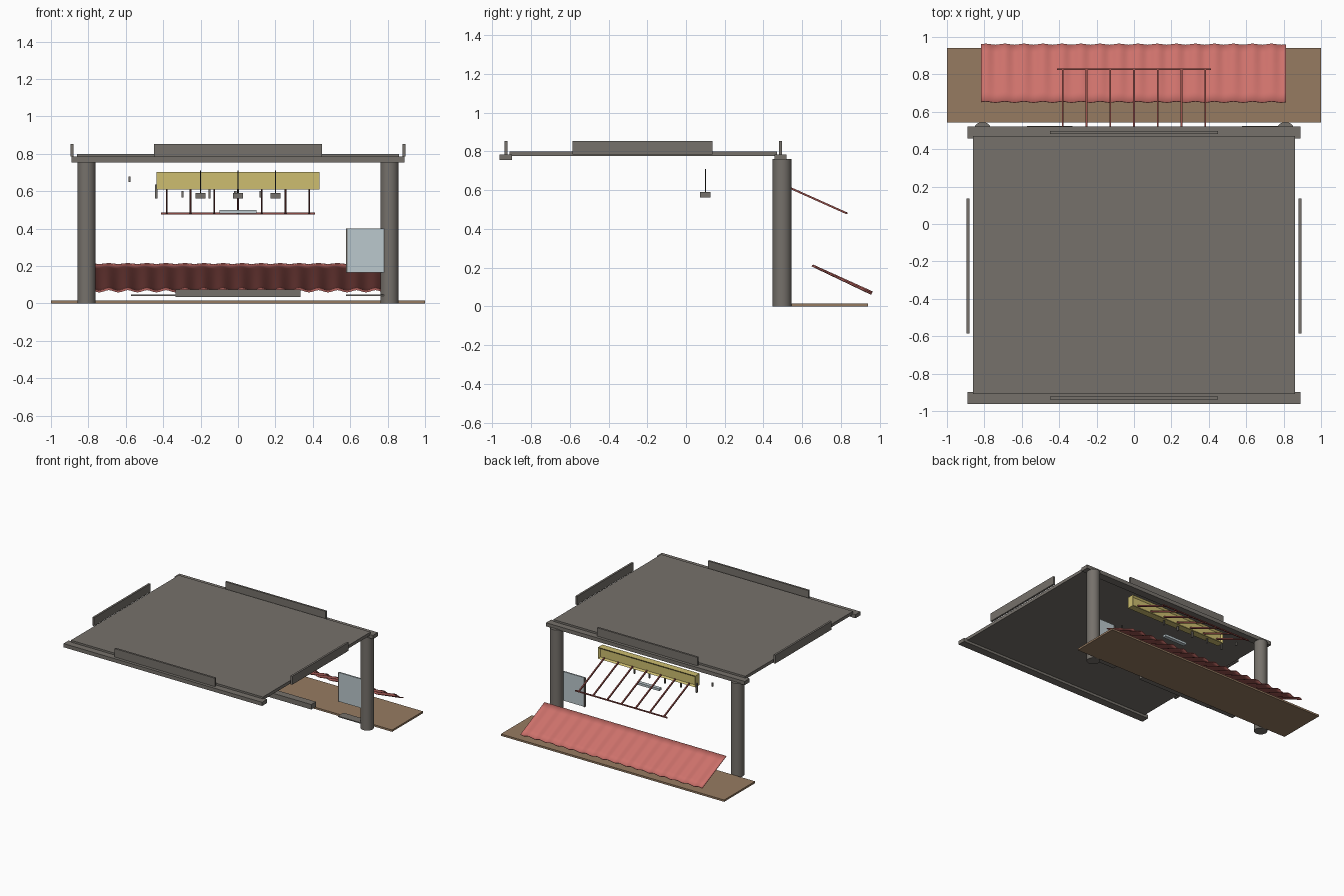
import bpy, bmesh, math
from mathutils import Vector

cube = bpy.data.objects.get("Cube")
if cube:
    bpy.data.objects.remove(cube)


def material(name, rgb):
    m = bpy.data.materials.new(name)
    m.use_nodes = True
    m.diffuse_color = (*rgb, 1)
    m.node_tree.nodes["Principled BSDF"].inputs["Base Color"].default_value = (*rgb, 1)
    return m


STONE = material("grey_stone", (0.18, 0.165, 0.147))
WOOD = material("brown_wood", (0.305, 0.198, 0.12))
RED = material("red_canopy", (0.61, 0.165, 0.147))
DARK_RED = material("dark_red_metal", (0.28, 0.07, 0.06))
YELLOW = material("yellow_sign", (0.61, 0.515, 0.162))
GLASS = material("pale_glass", (0.5, 0.58, 0.61))
BLACK = material("dark_metal", (0.03, 0.028, 0.026))


def finish(name, bm, mat):
    bmesh.ops.recalc_face_normals(bm, faces=bm.faces)
    mesh = bpy.data.meshes.new(name)
    bm.to_mesh(mesh)
    bm.free()
    mesh.materials.append(mat)
    ob = bpy.data.objects.new(name, mesh)
    bpy.context.collection.objects.link(ob)
    return ob


def box(name, mat, x, y, z):
    """Box from (min, max) pairs on each axis."""
    bm = bmesh.new()
    bmesh.ops.create_cube(bm, size=1)
    for v in bm.verts:
        v.co = Vector([(a + b) / 2 + c * (b - a) for (a, b), c in zip((x, y, z), v.co)])
    return finish(name, bm, mat)


def bar(name, mat, a, b, width):
    """Square bar between two points."""
    a, b = Vector(a), Vector(b)
    d = b - a
    bm = bmesh.new()
    bmesh.ops.create_cube(bm, size=1)
    bmesh.ops.scale(bm, vec=(width, width, d.length), verts=bm.verts)
    ob = finish(name, bm, mat)
    ob.location = (a + b) / 2
    ob.rotation_euler = d.to_track_quat("Z", "Y").to_euler()
    return ob


# Roof slab, edge beams and parapets
box("roof_slab", STONE, (-0.86, 0.86), (-0.91, 0.47), (0.775, 0.8))
for name, y in (("front", -0.93), ("back", 0.488)):
    box(name + "_beam", STONE, (-0.89, 0.89), (y - 0.032, y + 0.032), (0.755, 0.785))
    box(name + "_parapet", STONE, (-0.45, 0.45), (y - 0.008, y + 0.008), (0.785, 0.853))
for name, x in (("left", 0.888), ("right", -0.888)):
    box(name + "_parapet", STONE, (x - 0.008, x + 0.008), (-0.585, 0.137), (0.785, 0.853))

# Columns
for name, x in (("left", 0.81), ("right", -0.81)):
    bm = bmesh.new()
    bmesh.ops.create_cone(bm, cap_ends=True, segments=32, radius1=0.049,
                          radius2=0.049, depth=0.76)
    bmesh.ops.translate(bm, vec=(x, 0.496, 0.38), verts=bm.verts)
    col = finish(name + "_column", bm, STONE)
    bpy.ops.object.select_all(action="DESELECT")
    col.select_set(True)
    bpy.context.view_layer.objects.active = col
    bpy.ops.object.shade_smooth_by_angle()

# Deck behind the columns
box("deck", WOOD, (-1, 1), (0.544, 0.94), (0, 0.015))

# Corrugated sloping canopy
bm = bmesh.new()
bmesh.ops.create_grid(bm, x_segments=128, y_segments=6, size=0.5)
for v in bm.verts:
    u, t = v.co.x, v.co.y + 0.5
    wave = math.sin(u * 2 * math.pi * 16)
    v.co = Vector((u * 1.63 - 0.003, 0.652 + 0.308 * t + 0.003 * wave,
                   0.211 - 0.143 * t + (0.002 + 0.004 * t) * wave))
canopy = finish("canopy", bm, RED)
for p in canopy.data.polygons:
    p.use_smooth = True
solid = canopy.modifiers.new("thickness", "SOLIDIFY")
solid.thickness = 0.006
solid.offset = 0

# Awning frame of sloping ribs and an end rail
for i in range(7):
    x = (i - 3) * 0.127
    bar("awning_rib", DARK_RED, (x, 0.5, 0.628), (x, 0.828, 0.481), 0.01)
bar("awning_rail", DARK_RED, (-0.413, 0.828, 0.481), (0.413, 0.828, 0.481), 0.009)

# Sign box with a recessed back panel
sign = box("sign", YELLOW, (-0.437, 0.435), (0.45, 0.505), (0.61, 0.702))
bm = bmesh.new()
bm.from_mesh(sign.data)
bm.faces.ensure_lookup_table()
back = [f for f in bm.faces if f.normal.y > 0.9]
bmesh.ops.inset_region(bm, faces=back, thickness=0.018, depth=-0.012)
bm.to_mesh(sign.data)
bm.free()

# Hanging lamps
for x in (-0.2, 0, 0.2):
    box("lamp", STONE, (x - 0.027, x + 0.027), (0.073, 0.127), (0.562, 0.59))
    bar("lamp_rod", BLACK, (x, 0.1, 0.59), (x, 0.1, 0.71), 0.005)

# Small hooks below the sign
for x, z, h in ((-0.58, 0.665, 0.03), (-0.437, 0.6, 0.075), (-0.297, 0.585, 0.035),
                (-0.153, 0.587, 0.05), (-0.015, 0.585, 0.035), (0.12, 0.585, 0.035)):
    box("hook", STONE, (x - 0.006, x + 0.006), (0.482, 0.494), (z - h / 2, z + h / 2))

# Glass panels, shelf and frame strip
for x in (0.585, 0.69):
    box("glass_panel", GLASS, (x, min(x + 0.105, 0.78)), (0.458, 0.47), (0.167, 0.402))
box("panel_frame", STONE, (0.577, 0.586), (0.456, 0.472), (0.165, 0.4))
box("glass_shelf", GLASS, (-0.1, 0.1), (0.455, 0.485), (0.482, 0.5))

# Low bench with thin side plates
box("bench", STONE, (-0.335, 0.335), (0.46, 0.52), (0.035, 0.075))
for x in ((-0.572, -0.33), (0.577, 0.78)):
    box("bench_plate", STONE, x, (0.455, 0.525), (0.041, 0.049))
